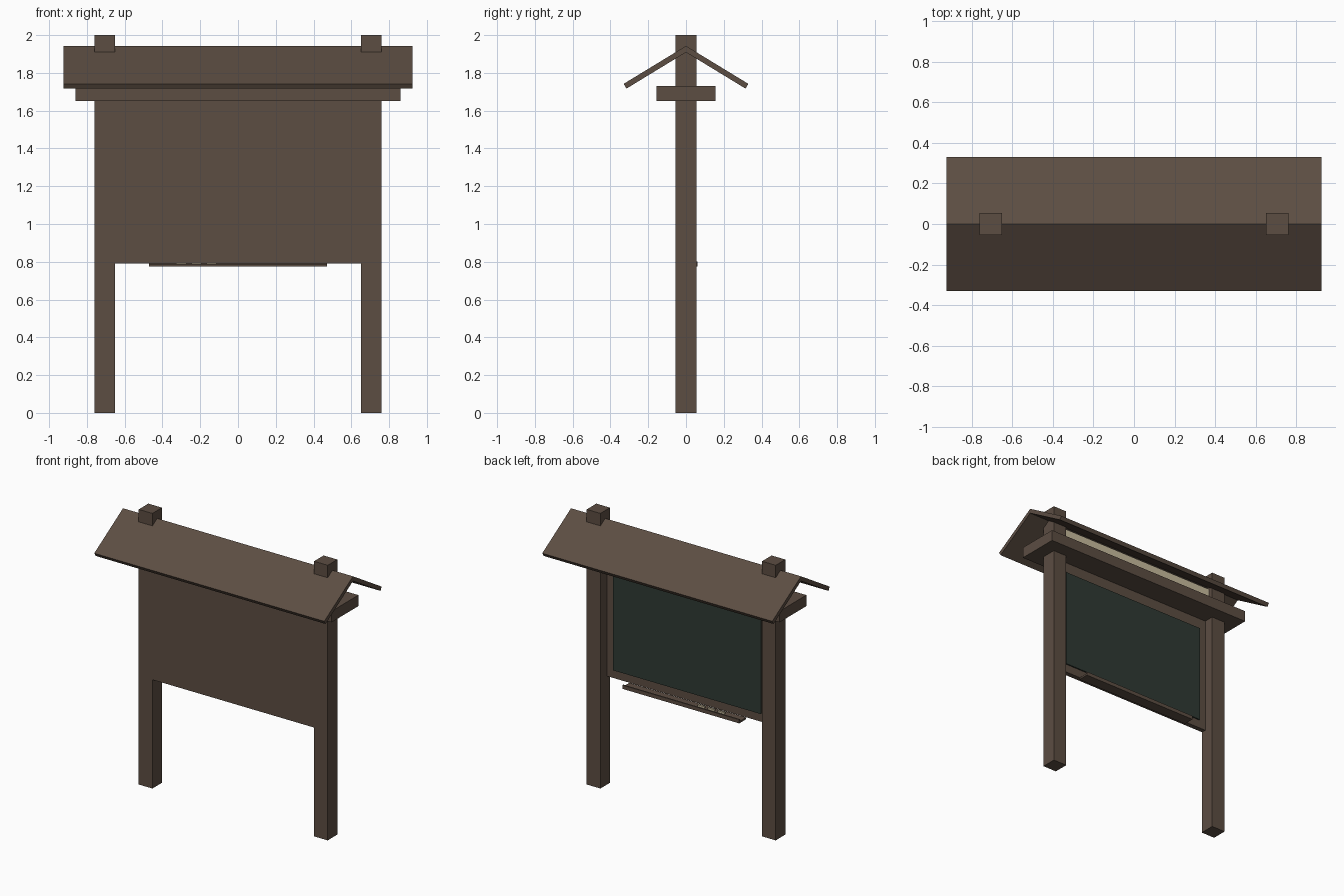
import bpy, bmesh

if "Cube" in bpy.data.objects:
    bpy.data.objects.remove(bpy.data.objects["Cube"])


def material(name, rgb):
    m = bpy.data.materials.new(name)
    m.diffuse_color = (*rgb, 1.0)
    m.use_nodes = True
    m.node_tree.nodes["Principled BSDF"].inputs["Base Color"].default_value = m.diffuse_color
    return m


WOOD = material("dark brown wood", (0.107, 0.075, 0.055))
SLATE = material("dark green slate", (0.028, 0.042, 0.033))
CREAM = material("pale cream", (0.58, 0.50, 0.34))


def finish(name, bm, mat):
    bmesh.ops.recalc_face_normals(bm, faces=bm.faces)
    mesh = bpy.data.meshes.new(name)
    bm.to_mesh(mesh)
    bm.free()
    mesh.materials.append(mat)
    ob = bpy.data.objects.new(name, mesh)
    bpy.context.collection.objects.link(ob)
    return ob


def box(name, x, y, z, mat=WOOD):
    """Box from (min, max) pairs on each axis."""
    bm = bmesh.new()
    bmesh.ops.create_cube(bm, size=1)
    for v in bm.verts:
        for i, (lo, hi) in enumerate((x, y, z)):
            v.co[i] = lo if v.co[i] < 0 else hi
    return finish(name, bm, mat)


def extrude_x(name, profile, x0, x1, mat=WOOD):
    """Extrude a (y, z) profile along x."""
    bm = bmesh.new()
    face = bm.faces.new([bm.verts.new((x0, y, z)) for y, z in profile])
    geom = bmesh.ops.extrude_face_region(bm, geom=[face])["geom"]
    verts = [g for g in geom if isinstance(g, bmesh.types.BMVert)]
    bmesh.ops.translate(bm, verts=verts, vec=(x1 - x0, 0, 0))
    return finish(name, bm, mat)


# Square posts
for side, cx in (("left", -0.705), ("right", 0.705)):
    box(side + "_post", (cx - 0.055, cx + 0.055), (-0.055, 0.055), (0, 2))

# Wide beam under the roof
box("cross_beam", (-0.86, 0.86), (-0.155, 0.155), (1.65, 1.73))

# Gable roof, one slab per slope
for side, s in (("front", -1), ("back", 1)):
    extrude_x(side + "_roof_slab",
              [(0, 1.943), (s * 0.33, 1.742), (s * 0.315, 1.717), (0, 1.909)],
              -0.925, 0.925)

# Backing board with the writing surface on its rear side
box("backing_board", (-0.65, 0.65), (-0.053, -0.018), (0.79, 1.65))
box("writing_surface", (-0.595, 0.595), (-0.018, -0.009), (0.85, 1.57), SLATE)

# Pale header panel between the posts
box("header_panel", (-0.65, 0.65), (-0.02, 0.02), (1.73, 1.885), CREAM)

# Chalk tray with a raised lip
extrude_x("chalk_tray",
          [(-0.02, 0.775), (0.06, 0.775), (0.06, 0.802),
           (0.05, 0.802), (0.05, 0.788), (-0.02, 0.788)], -0.47, 0.47)

# Chalk sticks lying in the tray
for i in range(3):
    cx = -0.14 - i * 0.08
    box("chalk_%d" % (i + 1), (cx - 0.027, cx + 0.027), (0.012, 0.027),
        (0.788, 0.802), CREAM)
